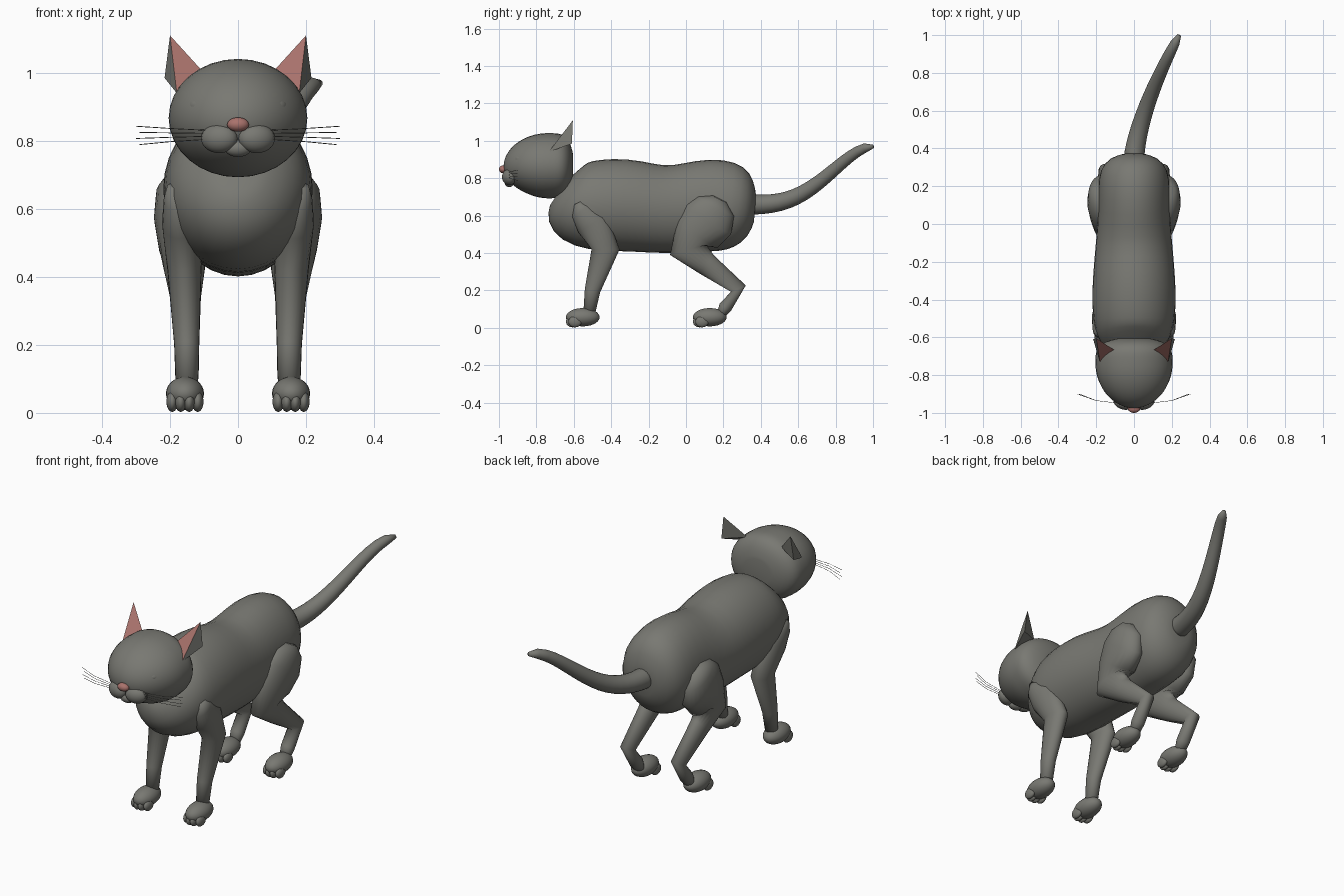
import bpy, bmesh, math
from mathutils import Vector

if "Cube" in bpy.data.objects:
    bpy.data.objects.remove(bpy.data.objects["Cube"])


def material(name, color):
    result = bpy.data.materials.new(name)
    result.use_nodes = True
    result.diffuse_color = color
    result.node_tree.nodes["Principled BSDF"].inputs["Base Color"].default_value = color
    return result


FUR = material("grey_fur", (.19, .19, .17, 1))
PINK = material("pink_skin", (.4, .17, .15, 1))


def finish(bm, name, materials, smooth=True):
    """Turn a bmesh into a named object in the scene."""
    bmesh.ops.recalc_face_normals(bm, faces=bm.faces)
    mesh = bpy.data.meshes.new(name)
    for face in bm.faces:
        face.smooth = smooth
    bm.to_mesh(mesh)
    bm.free()
    for entry in materials:
        mesh.materials.append(entry)
    result = bpy.data.objects.new(name, mesh)
    bpy.context.collection.objects.link(result)
    return result


def loft(name, sections, segments=24):
    """Skin oval rings along a path; a section is (centre, half width, half depth)."""
    bm, rings = bmesh.new(), []
    last = len(sections) - 1
    for index, (centre, width, depth) in enumerate(sections):
        ahead, behind = sections[min(index + 1, last)][0], sections[max(index - 1, 0)][0]
        tangent = (ahead - behind).normalized()
        up = tangent.cross(Vector((1, 0, 0))).normalized()
        side = up.cross(tangent)
        angles = [math.tau * step / segments for step in range(segments)]
        rings.append([bm.verts.new(centre + side * width * math.cos(angle) + up * depth * math.sin(angle))
                      for angle in angles])
    for ring, following in zip(rings, rings[1:]):
        for step in range(segments):
            bm.faces.new((ring[step - 1], ring[step], following[step], following[step - 1]))
    bm.faces.new(rings[0])
    bm.faces.new(rings[-1])
    return finish(bm, name, [FUR])


def pod(name, front, back, section, steps=24):
    """Loft along y, with the rings crowded towards both rounded ends."""
    middle, half = (front + back) / 2, (back - front) / 2
    rows = [middle - half * math.cos(math.pi * (step + .5) / steps) for step in range(steps)]
    loft(name, [section(y) for y in rows], segments=32)


def ball(name, location, size, color=FUR, turn=0):
    bm = bmesh.new()
    bmesh.ops.create_uvsphere(bm, u_segments=24, v_segments=14, radius=1)
    bmesh.ops.scale(bm, vec=size, verts=bm.verts)
    result = finish(bm, name, [color])
    result.location = location
    result.rotation_euler.z = turn


# Body: blunt barrel that swells at the shoulders and the hips
def body_section(y):
    s = (y + .16) / .535
    round_off = math.sqrt(1 - s ** 8)
    wave = math.cos(12 * (y + .36))
    chest_lift = .08 * max(0, -s) ** 4
    width = .205 + .015 * math.cos(6 * (y + .4))
    return (Vector((0, y, .645 + .01 * wave + chest_lift)), width * round_off, (.24 + .006 * wave) * round_off)


# Head: flat at the back, tapering and dropping towards the muzzle
def head_section(y):
    forward = max(0, (-.74 - y) / .225)
    backward = max(0, (y + .74) / .14)
    round_off = math.sqrt(1 - forward ** 2 - backward ** 4)
    return Vector((0, y, .867 - .05 * forward ** 2)), .204 * round_off, .174 * round_off


# Tail: an S-curve that tapers and swings to the left
def tail_section(t):
    u = t ** 1.5
    rise = u * u * (3 - 2 * u)
    radius = (.055 - .03 * t) * (1 - .6 * t ** 30)
    return Vector((.24 * u, .34 + .66 * t, .66 + .31 * rise)), radius, radius


# Leg: spreads outwards with height, flatter where it is deep
def leg(name, mirror, rows):
    loft(name, [(Vector(((.15 + .1 * z ** 3) * mirror, y, z)), .02 + .4 * depth, depth)
                for y, z, depth in rows])


def paw(name, mirror, y):
    x = .156 * mirror
    ball(name, (x, y, .057), (.056, .09, .049))
    for toe in range(4):
        spread = (toe - 1.5) * .025
        ball(f"{name}_toe_{toe + 1}", (x + spread, y - .06 + abs(spread) / 2, .033), (.017, .036, .03))


# Ear: pointed wedge with an inset pink lining on its forward face
def ear(name, mirror):
    bm = bmesh.new()
    tip, inner, front, back = [
        bm.verts.new((x * mirror, y, z)) for x, y, z in
        ((.2, -.605, 1.11), (.1, -.67, 1), (.18, -.735, .94), (.216, -.61, .985))]
    lining = bm.faces.new((tip, inner, front))
    for corners in ((tip, front, back), (tip, back, inner), (inner, back, front)):
        bm.faces.new(corners)
    bmesh.ops.inset_individual(bm, faces=[lining], thickness=.006)
    lining.material_index = 1
    finish(bm, name, [FUR, PINK], smooth=False)


def whisker(name, mirror, root, reach, end):
    curve = bpy.data.curves.new(name, "CURVE")
    curve.dimensions = "3D"
    curve.bevel_depth = .0012
    curve.bevel_resolution = 0
    spline = curve.splines.new("POLY")
    path = ((.07, -.95, root), (.2, -.935, (root + end) / 2), (reach, -.9, end))
    spline.points.add(len(path) - 1)
    for point, (x, y, z) in zip(spline.points, path):
        point.co = (x * mirror, y, z, 1)
    curve.materials.append(FUR)
    bpy.context.collection.objects.link(bpy.data.objects.new(name, curve))


FRONT_LEG = ((-.58, .67, .02), (-.56, .63, .06), (-.5, .56, .09),
             (-.43, .42, .075), (-.5, .2, .042), (-.52, .06, .03))
HIND_LEG = ((.18, .69, .04), (.16, .65, .11), (.12, .58, .145), (.06, .5, .13), (.01, .42, .1),
            (.11, .34, .062), (.28, .21, .043), (.21, .11, .036), (.18, .06, .02))

# Single parts on the centre line
pod("body", -.69, .37, body_section)
pod("head", -.96, -.605, head_section)
loft("tail", [tail_section(step / 16) for step in range(17)])
ball("nose", (0, -.978, .848), (.032, .022, .021), PINK)
ball("chin", (0, -.945, .778), (.04, .025, .025))

# Mirrored parts
for side, mirror in (("left", 1), ("right", -1)):
    leg(side + "_front_leg", mirror, FRONT_LEG)
    leg(side + "_hind_leg", mirror, HIND_LEG)
    paw(side + "_front_paw", mirror, -.552)
    paw(side + "_hind_paw", mirror, .127)
    ear(side + "_ear", mirror)
    ball(side + "_muzzle", (.055 * mirror, -.945, .807), (.055, .037, .043), turn=.3 * mirror)
    ball(side + "_eye", (.11 * mirror, -.892, .902), (.037, .027, .027), turn=.5 * mirror)
    ball(side + "_pupil", (.107 * mirror, -.915, .9), (.009, .008, .02), turn=.5 * mirror)
    for row in range(4):
        whisker(f"{side}_whisker_{row + 1}", mirror, .83 - .008 * row, .3 - .01 * (row % 2), .843 - .018 * row)
